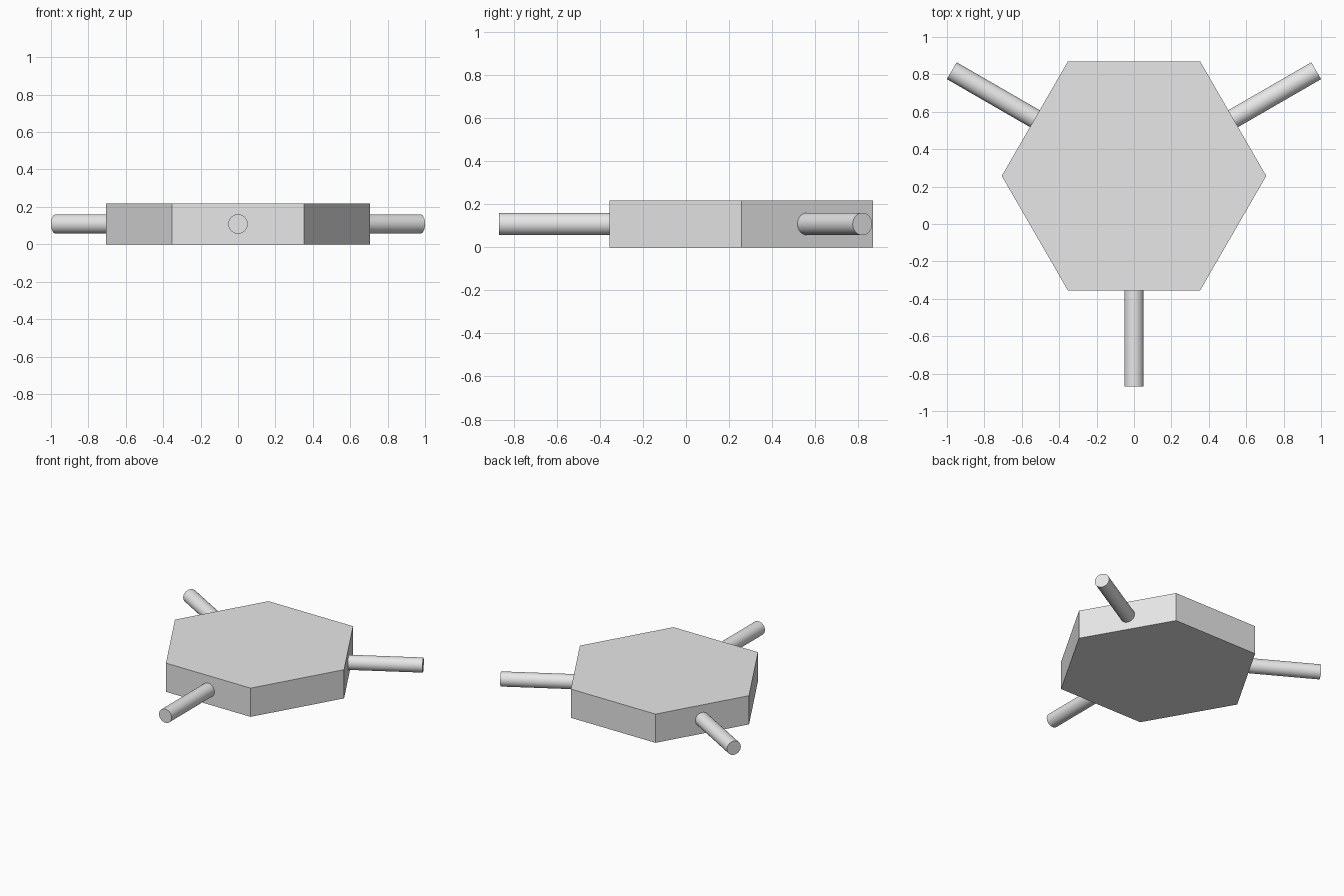
import bpy
from math import radians, sin, cos, pi
from mathutils import Vector

if "Cube" in bpy.data.objects:
    bpy.data.objects.remove(bpy.data.objects["Cube"], do_unlink=True)

HEIGHT = 0.217
HEX_RADIUS = 0.707
CENTRE = Vector((0, 0.257, HEIGHT / 2))
APOTHEM = HEX_RADIUS * cos(pi / 6)
ROD_RADIUS = 0.052
ROD_END = 1.125

# One plain grey for every part
grey = bpy.data.materials.new("light_grey")
grey.use_nodes = True
colour = (0.8, 0.8, 0.8, 1)
grey.diffuse_color = colour
grey.node_tree.nodes["Principled BSDF"].inputs["Base Color"].default_value = colour


def prism(name, sides, radius, depth, location, rotation):
    bpy.ops.mesh.primitive_cylinder_add(
        vertices=sides, radius=radius, depth=depth, location=location, rotation=rotation)
    obj = bpy.context.object
    obj.name = name
    obj.data.materials.append(grey)
    return obj


# Hexagonal body with flat front and back sides
prism("hexagonal_body", 6, HEX_RADIUS, HEIGHT, CENTRE, (0, 0, radians(30)))

# Three round rods, one on every second side
rod_start = APOTHEM - 0.005
for name, degrees in (("front_rod", -90), ("left_rod", 30), ("right_rod", 150)):
    angle = radians(degrees)
    direction = Vector((cos(angle), sin(angle), 0))
    middle = CENTRE + direction * (rod_start + ROD_END) / 2
    prism(name, 48, ROD_RADIUS, ROD_END - rod_start, middle, (0, pi / 2, angle))
    bpy.ops.object.shade_smooth_by_angle(angle=radians(30))
